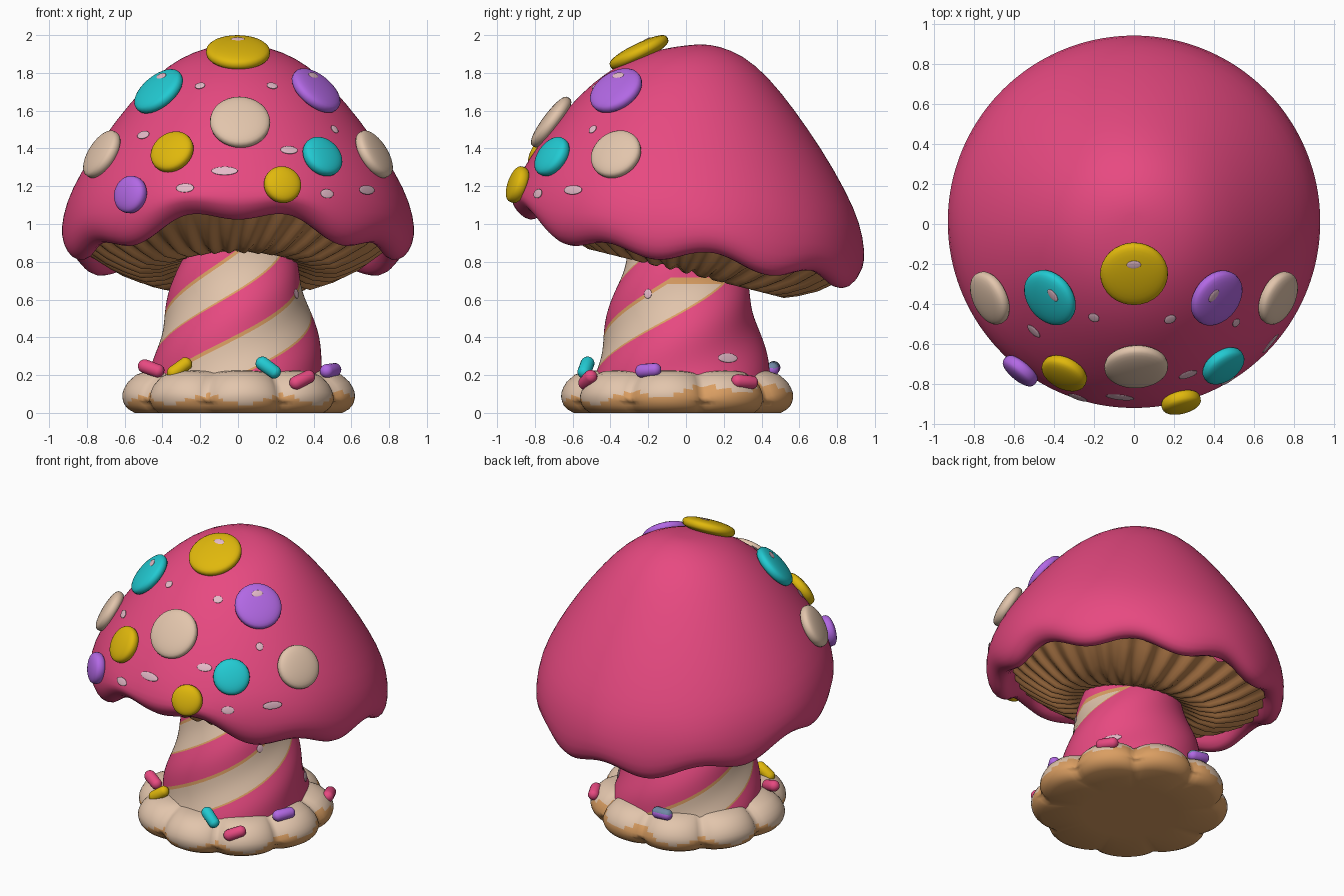
import bpy, bmesh
from math import sin, cos, pi, radians, sqrt, atan2
from mathutils import Matrix, Vector
from mathutils.bvhtree import BVHTree

if "Cube" in bpy.data.objects:
    bpy.data.objects.remove(bpy.data.objects["Cube"])


def material(name, *rgb):
    lin = [((c / 255 + 0.055) / 1.055) ** 2.4 for c in rgb] + [1]
    m = bpy.data.materials.new(name)
    m.use_nodes = True
    m.diffuse_color = lin
    m.node_tree.nodes["Principled BSDF"].inputs["Base Color"].default_value = lin
    return m


pink = material("pink", 233, 74, 130)
cream = material("cream", 226, 197, 172)
tan = material("tan", 218, 158, 98)
brown = material("gill brown", 194, 134, 80)
yellow = material("yellow", 224, 184, 12)
teal = material("teal", 34, 202, 210)
purple = material("purple", 178, 104, 228)
pale = material("pale pink", 228, 186, 200)
slate = material("slate blue", 112, 136, 165)


def finish(bm, name, mats, subdivide=0):
    me = bpy.data.meshes.new(name)
    bm.to_mesh(me)
    bm.free()
    for m in mats:
        me.materials.append(m)
    me.shade_smooth()
    ob = bpy.data.objects.new(name, me)
    bpy.context.collection.objects.link(ob)
    if subdivide:
        mod = ob.modifiers.new("smooth", "SUBSURF")
        mod.levels = mod.render_levels = subdivide
    return ob


def lathe(profile, segs, shape, shift_y=0):
    """Revolve a profile; shape(r, z, a) returns adjusted r, z, a. Angle 0 faces front."""
    bm = bmesh.new()
    rings = []
    for r, z in profile:
        ring = []
        for j in range(segs):
            r2, z2, a = shape(r, z, 2 * pi * j / segs)
            ring.append(bm.verts.new((r2 * sin(a), shift_y - r2 * cos(a), z2)))
        rings.append(ring)
    for p, q in zip(rings, rings[1:]):
        for j in range(segs):
            k = (j + 1) % segs
            bm.faces.new((p[j], q[j], q[k], p[k]))
    bmesh.ops.remove_doubles(bm, verts=bm.verts, dist=1e-5)
    bm.normal_update()
    return bm


# Cap: leaning dome with a wavy, rolled rim that arches up at the front
def cap_shape(r, z, a):
    w = min(1, max(0, (1.07 - z) / 0.2))
    front = max(0, cos(a))
    y = -r * cos(a)
    z -= y * (0.12 * r / 0.93 + 0.07 * w - 0.15 * max(0, 1 - r / 0.55))
    z += w * (0.07 * front ** 6 - 0.13 * front * sin(a) ** 2 - 0.035 * cos(9 * a))
    return r * (1 - 0.012 * cos(a)), z, a


cap_profile = [(0, 1.945), (0.08, 1.944), (0.17, 1.93), (0.3, 1.884), (0.43, 1.79),
               (0.565, 1.65), (0.715, 1.455), (0.84, 1.26), (0.912, 1.11), (0.938, 0.98),
               (0.928, 0.9), (0.89, 0.845), (0.83, 0.83), (0.78, 0.87), (0.75, 1.0)]
bm = lathe(cap_profile, 90, cap_shape)
cap_surface = BVHTree.FromBMesh(bm)
finish(bm, "cap", [pink], 1)


# Gills: pleated underside
def gill_shape(r, z, a):
    fade = min(1, max(0, (r - 0.3) / 0.2))
    z += 0.017 * fade * cos(34 * a) + 0.25 * r * cos(a)
    return r, z, a + 0.25 * (r - 0.5)


gill_profile = [(0.83, 0.93), (0.77, 0.885), (0.7, 0.835), (0.6, 0.785), (0.52, 0.755),
                (0.42, 0.75), (0.32, 0.775), (0.2, 0.84)]
finish(lathe(gill_profile, 272, gill_shape), "gills", [brown])

# Stem: twisted columns that follow two candy stripes, one ending below the cap
TWIST = radians(120) / 0.45
MID = 0.53


def stem_shape(r, z, a):
    return r + 0.012 * cos(3 * a), z, a + (z - MID) * TWIST


def stem_radius(z):
    t = (0.95 - z) / 0.8
    return 0.255 + 0.285 * t - 0.07 * t * t


SHIFT = -0.02
stem_profile = [(stem_radius(z), z) for z in [0.95 - 0.8 * i / 48 for i in range(49)]]
bm = lathe(stem_profile, 120, stem_shape, SHIFT)
for f in bm.faces:
    c = f.calc_center_median()
    column = (atan2(c.x, SHIFT - c.y) - (c.z - MID) * TWIST) / radians(120) % 3
    stripe, u = divmod(column, 1)
    top = 0.72 if stripe == 0 else 1
    if stripe == 1 or u < 0.25 or u > 0.75 or c.z > top:
        f.material_index = 0
    elif u < 0.295 or u > 0.715 or c.z > top - 0.03:
        f.material_index = 2
    else:
        f.material_index = 1
stem_surface = BVHTree.FromBMesh(bm)
finish(bm, "stem", [pink, cream, tan])


# Base: scalloped icing skirt, browned underneath and in the grooves
def base_shape(r, z, a):
    s = sqrt(abs(cos(4.5 * (a - 0.06))))
    w = min(1, max(0, (r - 0.38) / 0.15))
    if z > 0.06:
        z -= 0.04 * w * (1 - s)
    return r * (1 - 0.12 * w * (1 - s)), z, a


base_profile = [(0.3, 0.21), (0.42, 0.225), (0.49, 0.222), (0.55, 0.202), (0.592, 0.165),
                (0.61, 0.135), (0.62, 0.11), (0.622, 0.085), (0.617, 0.06), (0.608, 0.04),
                (0.59, 0.02), (0.555, 0), (0.3, 0), (0, 0)]
bm = lathe(base_profile, 144, base_shape, -0.04)
for f in bm.faces:
    c = f.calc_center_median()
    a = atan2(c.x, -0.04 - c.y)
    edge = 0.07 - 0.025 * cos(9 * (a - 0.06)) + 0.065 * max(0, cos(a - 2.4))
    f.material_index = int(c.z < edge)
finish(bm, "base", [cream, tan])


# Flattened pebbles with full, rounded edges
def pebble(name, point, normal, size, mat, lift):
    m = (Matrix.Translation(point + normal * lift)
         @ normal.to_track_quat('Z', 'Y').to_matrix().to_4x4()
         @ Matrix.Diagonal((*size, 1)))
    bm = bmesh.new()
    bmesh.ops.create_uvsphere(bm, u_segments=32, v_segments=16, radius=1)
    for v in bm.verts:
        v.co.z = (1 if v.co.z > 0 else -1) * abs(v.co.z) ** 0.7
    bmesh.ops.transform(bm, verts=bm.verts, matrix=m)
    finish(bm, name, [mat])


# Cap spots, with a pale glint on the upper side of the highest three
spots = [(yellow, 0, -0.24, 1.89, 0.17), (teal, -0.41, -0.36, 1.69, 0.15),
         (purple, 0.4, -0.36, 1.69, 0.15), (cream, 0.01, -0.69, 1.52, 0.16),
         (yellow, -0.34, -0.73, 1.37, 0.12), (teal, 0.44, -0.7, 1.35, 0.115),
         (cream, -0.72, -0.37, 1.37, 0.14), (cream, 0.72, -0.37, 1.37, 0.14),
         (purple, -0.55, -0.71, 1.15, 0.1), (yellow, 0.23, -0.87, 1.2, 0.1)]
for mat, x, y, z, r in spots:
    point, normal, *_ = cap_surface.find_nearest(Vector((x, y, z)))
    normal.z *= 0.65 if z > 1.8 else 0.85
    normal.normalize()
    pebble("cap_spot", point, normal, (r, r, 0.047), mat, 0.018)
    if z > 1.6:
        uphill = (Vector((0, 0, 1)) - normal * normal.z).normalized()
        pebble("spot_glint", point + uphill * 0.07, normal, (0.036, 0.022, 0.005), pale, 0.06)


# Pale flecks on the cap front and the stem side
def fleck(name, surface, start, direction, length, width):
    point, normal, *_ = surface.ray_cast(Vector(start), Vector(direction))
    pebble(name, point, normal, (length, width, 0.005), pale, 0.003)


flecks = [(-0.2, 1.73, 0.028), (0.18, 1.73, 0.03), (-0.5, 1.47, 0.042), (0.27, 1.39, 0.048),
          (-0.07, 1.28, 0.07), (-0.28, 1.19, 0.05), (0.47, 1.16, 0.04),
          (0.68, 1.18, 0.062), (0.51, 1.5, 0.023)]
for x, z, length in flecks:
    fleck("cap_fleck", cap_surface, (x, -3, z), (0, 1, 0), length, 0.025)
for y, z, length in [(0.22, 0.29, 0.06), (-0.2, 0.63, 0.022)]:
    fleck("stem_fleck", stem_surface, (3, y, z), (-1, 0, 0), length, 0.025)

# Sprinkles: little capsules on the skirt
sprinkles = [(pink, (-0.46, -0.27, 0.235), (0.7, -0.3, -0.25)),
             (yellow, (-0.31, -0.42, 0.235), (0.8, 0.1, 0.6)),
             (teal, (0.16, -0.53, 0.24), (0.7, -0.2, -0.5)),
             (pink, (0.34, -0.52, 0.175), (0.8, 0.35, 0.4)),
             (purple, (0.49, -0.2, 0.225), (0.5, 0.8, 0.08)),
             (pink, (0.48, 0.31, 0.165), (-0.4, 0.9, -0.08)),
             (purple, (-0.14, 0.46, 0.235), (-1, 0.1, 0.1))]
for i, (mat, place, direction) in enumerate(sprinkles):
    bm = bmesh.new()
    bmesh.ops.create_uvsphere(bm, u_segments=16, v_segments=10, radius=0.037)
    for v in bm.verts:
        v.co.z += 0.038 if v.co.z > 0.001 else -0.038
    if i == len(sprinkles) - 1:
        for f in bm.faces:
            f.material_index = int(f.normal.y > 0.2)
    turn = Vector(direction).to_track_quat('Z', 'Y').to_matrix().to_4x4()
    bmesh.ops.transform(bm, verts=bm.verts, matrix=Matrix.Translation(place) @ turn)
    finish(bm, "sprinkle", [mat, slate])
